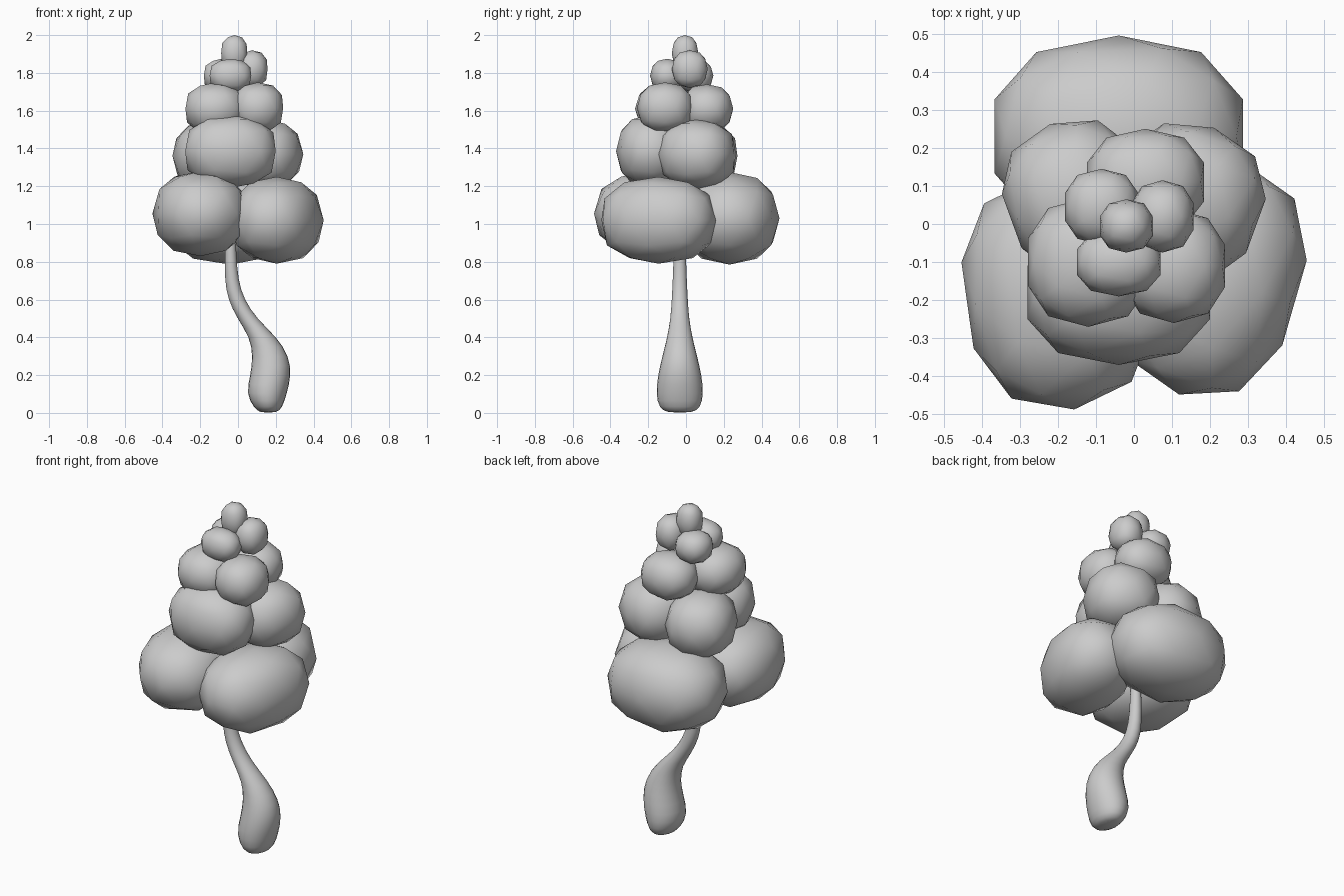
import bpy
import bmesh
from math import radians, cos, sin, tau, copysign

cube = bpy.data.objects.get("Cube")
if cube:
    bpy.data.objects.remove(cube, do_unlink=True)

grey = bpy.data.materials.new("plain_grey")
grey.use_nodes = True
colour = (0.6, 0.6, 0.6, 1)
grey.diffuse_color = colour
grey.node_tree.nodes["Principled BSDF"].inputs["Base Color"].default_value = colour


def add_object(name, bm):
    mesh = bpy.data.meshes.new(name)
    bmesh.ops.recalc_face_normals(bm, faces=bm.faces)
    for face in bm.faces:
        face.smooth = True
    bm.to_mesh(mesh)
    bm.free()
    mesh.materials.append(grey)
    obj = bpy.data.objects.new(name, mesh)
    bpy.context.collection.objects.link(obj)
    return obj


def foliage(name, centre, size, turn=0):
    """Coarse, slightly boxy rounded clump of leaves, turned about z."""
    bm = bmesh.new()
    bmesh.ops.create_icosphere(bm, subdivisions=2, radius=1)
    for v in bm.verts:
        v.co = [copysign(abs(c) ** 0.85, c) for c in v.co]
    obj = add_object(name, bm)
    obj.location = centre
    obj.scale = size
    obj.rotation_euler.z = radians(turn)


# Bottom tier
foliage("bottom_back_clump", (-0.04, 0.23, 1.03), (0.34, 0.265, 0.245))
foliage("bottom_right_clump", (-0.2, -0.18, 1.055), (0.25, 0.31, 0.225), 8)
foliage("bottom_left_clump", (0.205, -0.145, 1.02), (0.235, 0.315, 0.23), -16)

# Second tier
foliage("second_front_clump", (-0.04, -0.18, 1.385), (0.25, 0.19, 0.195))
foliage("second_left_clump", (0.14, 0.06, 1.37), (0.2, 0.205, 0.185), -20)
foliage("second_right_clump", (-0.15, 0.07, 1.36), (0.19, 0.205, 0.185), 20)

# Third tier
foliage("third_right_clump", (-0.12, -0.1, 1.61), (0.165, 0.17, 0.14))
foliage("third_left_clump", (0.105, -0.11, 1.615), (0.14, 0.15, 0.135))
foliage("third_back_clump", (0.03, 0.11, 1.61), (0.16, 0.14, 0.13))

# Fourth tier and tip
foliage("fourth_front_clump", (-0.04, -0.1, 1.785), (0.115, 0.09, 0.09))
foliage("fourth_left_clump", (0.075, 0.02, 1.82), (0.085, 0.095, 0.1))
foliage("fourth_right_clump", (-0.085, 0.045, 1.785), (0.1, 0.1, 0.09))
foliage("tip_clump", (-0.02, -0.005, 1.905), (0.072, 0.07, 0.095))

# Curved trunk swelling to a rounded foot: x, z, half width, half depth
rings = [
    (0.16, 0.0, 0.045, 0.065), (0.16, 0.025, 0.077, 0.115),
    (0.15, 0.1, 0.113, 0.132), (0.174, 0.2, 0.113, 0.121),
    (0.175, 0.3, 0.1, 0.096), (0.135, 0.4, 0.075, 0.069),
    (0.047, 0.5, 0.053, 0.051), (-0.01, 0.6, 0.045, 0.044),
    (-0.035, 0.7, 0.037, 0.039), (-0.04, 0.85, 0.031, 0.033),
    (-0.04, 1.0, 0.028, 0.03),
]
SIDES = 12
bm = bmesh.new()
loops = []
for x, z, rx, ry in rings:
    loops.append([bm.verts.new((x + rx * cos(tau * i / SIDES),
                                -0.033 + ry * sin(tau * i / SIDES), z))
                  for i in range(SIDES)])
for low, high in zip(loops, loops[1:]):
    for i in range(SIDES):
        j = (i + 1) % SIDES
        bm.faces.new((low[i], low[j], high[j], high[i]))
bm.faces.new(loops[0])
bm.faces.new(loops[-1])
trunk = add_object("trunk", bm)
smooth = trunk.modifiers.new("Smooth", "SUBSURF")
smooth.levels = smooth.render_levels = 1
